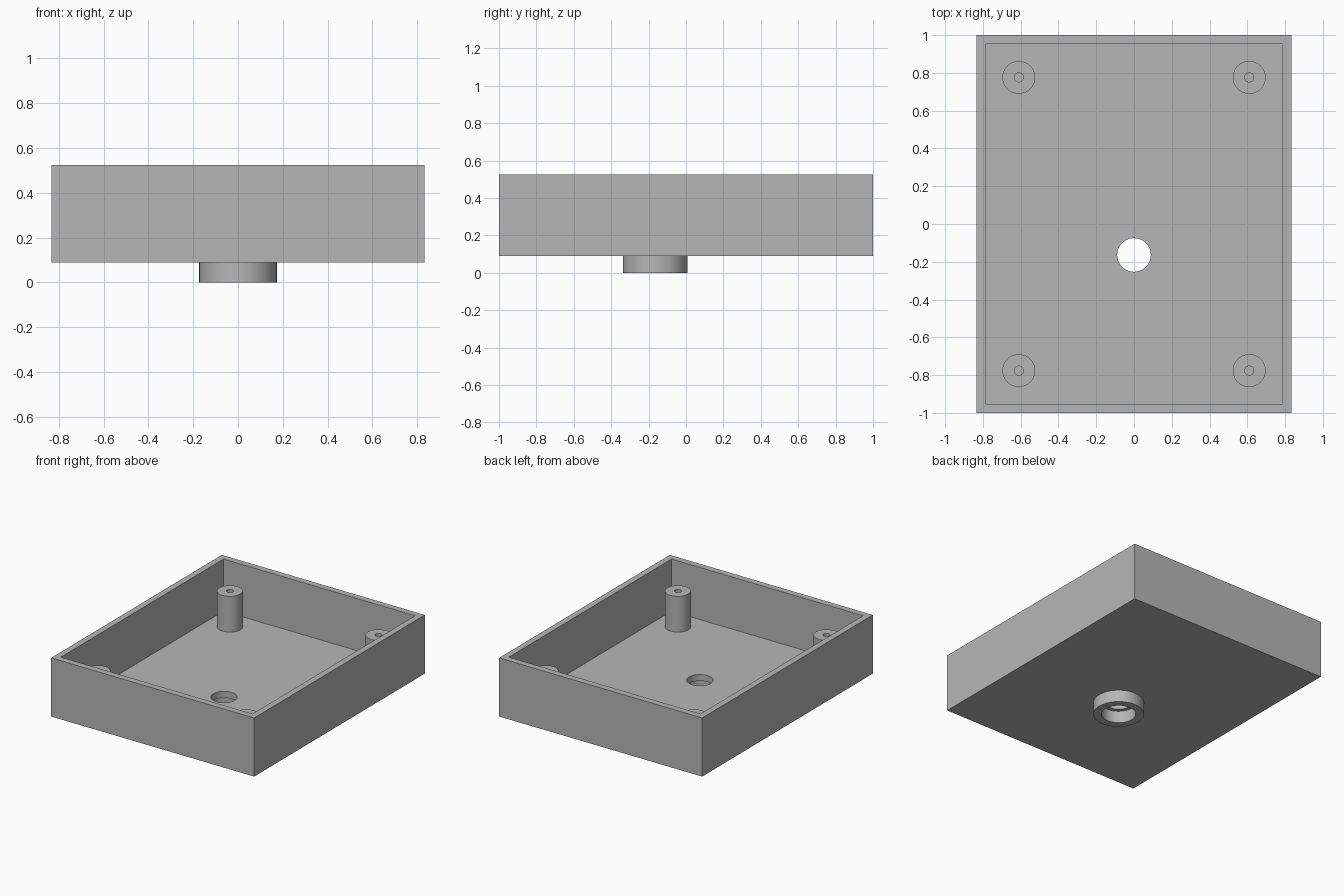
import bpy, bmesh, math
from mathutils import Matrix, Vector

cube = bpy.data.objects.get("Cube")
if cube:
    bpy.data.objects.remove(cube, do_unlink=True)

# Main dimensions
WIDTH, DEPTH = 1.666, 2.0
BASE, RIM, FLOOR, WALL = 0.09, 0.525, 0.138, 0.047
POST_X, POST_Y, POST_TOP = 0.61, 0.776, 0.403
HOLE_Y = -0.164
SEGMENTS = 64

grey = bpy.data.materials.new("plain grey")
grey.use_nodes = True
colour = (0.47, 0.47, 0.47, 1)
grey.diffuse_color = colour
grey.node_tree.nodes["Principled BSDF"].inputs["Base Color"].default_value = colour


def add_object(name, bm, location=(0, 0, 0)):
    mesh = bpy.data.meshes.new(name)
    bm.to_mesh(mesh)
    bm.free()
    mesh.materials.append(grey)
    obj = bpy.data.objects.new(name, mesh)
    obj.location = location
    bpy.context.collection.objects.link(obj)
    return obj


def activate(obj):
    bpy.ops.object.select_all(action='DESELECT')
    obj.select_set(True)
    bpy.context.view_layer.objects.active = obj


def smooth(obj):
    activate(obj)
    bpy.ops.object.shade_smooth_by_angle(angle=math.radians(30))


def lathe(name, profile, location):
    """Spin an (r, z) profile around the vertical axis."""
    bm = bmesh.new()
    verts = [bm.verts.new((r, 0, z)) for r, z in profile]
    edges = [bm.edges.new(pair) for pair in zip(verts, verts[1:])]
    bmesh.ops.spin(bm, geom=verts + edges, cent=(0, 0, 0), axis=(0, 0, 1),
                   angle=math.tau, steps=SEGMENTS, use_duplicate=False)
    bmesh.ops.remove_doubles(bm, verts=bm.verts, dist=0.0001)
    bmesh.ops.recalc_face_normals(bm, faces=bm.faces)
    # The outer wall must face away from the axis
    outer = max(bm.faces, key=lambda f: f.calc_center_median().xy.length)
    if outer.normal.xy.dot(outer.calc_center_median().xy) < 0:
        bmesh.ops.reverse_faces(bm, faces=bm.faces)
    obj = add_object(name, bm, location)
    smooth(obj)
    return obj


# Open tray: a block whose top is inset and sunk to the floor
bm = bmesh.new()
bmesh.ops.create_cube(bm, size=1, matrix=Matrix.Translation((0, 0, (BASE + RIM) / 2))
                      @ Matrix.Diagonal((WIDTH, DEPTH, RIM - BASE, 1)))
top = max(bm.faces, key=lambda f: f.calc_center_median().z)
bmesh.ops.inset_region(bm, faces=[top], thickness=WALL, use_even_offset=True)
sunk = bmesh.ops.extrude_discrete_faces(bm, faces=[top])["faces"]
bmesh.ops.translate(bm, verts=sunk[0].verts, vec=Vector((0, 0, FLOOR - RIM)))
tray = add_object("tray", bm)

# Round opening through the floor
bm = bmesh.new()
bmesh.ops.create_cone(bm, cap_ends=True, segments=SEGMENTS, radius1=0.089,
                      radius2=0.089, depth=0.2)
cutter = add_object("floor_hole_cutter", bm, (0, HOLE_Y, (BASE + FLOOR) / 2))
cutter.hide_render = True
cut = tray.modifiers.new("floor hole", 'BOOLEAN')
cut.operation, cut.solver, cut.object = 'DIFFERENCE', 'EXACT', cutter
activate(tray)
bpy.ops.object.modifier_apply(modifier=cut.name)
bpy.data.objects.remove(cutter, do_unlink=True)
smooth(tray)

# Collar under the opening, with a wider bore than the opening
lathe("collar", [(0.117, BASE), (0.117, 0), (0.173, 0), (0.173, BASE)], (0, HOLE_Y, 0))

# Four corner screw posts with pilot holes
post_profile = [(0, FLOOR + 0.002), (0.024, FLOOR + 0.002), (0.024, POST_TOP),
                (0.087, POST_TOP), (0.087, FLOOR)]
for side, sx in (("right", -1), ("left", 1)):
    for end, sy in (("front", -1), ("back", 1)):
        lathe(f"{end}_{side}_post", post_profile, (sx * POST_X, sy * POST_Y, 0))
